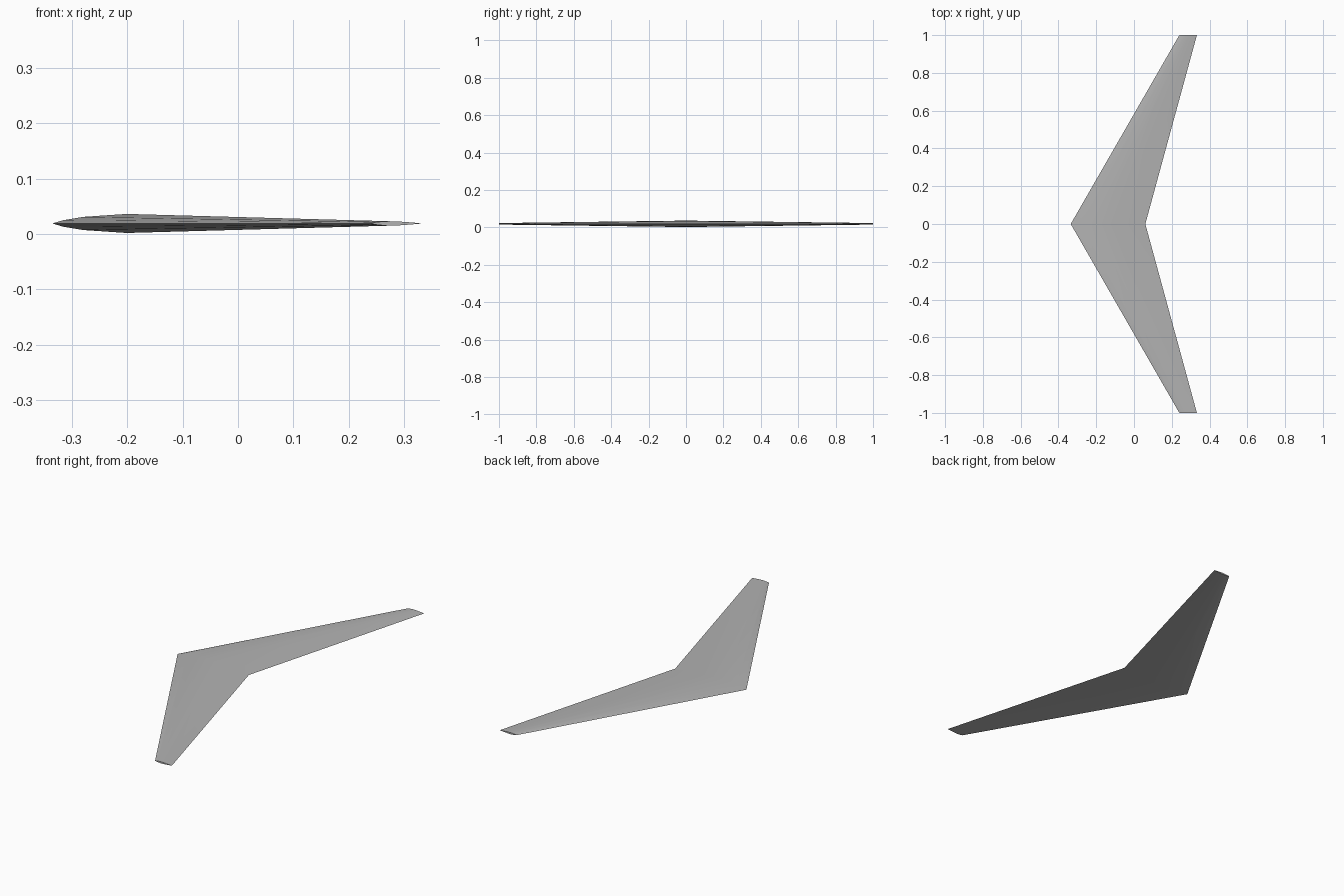
import bpy, bmesh, math

cube = bpy.data.objects.get("Cube")
if cube:
    bpy.data.objects.remove(cube, do_unlink=True)

# Plain grey skin
grey = bpy.data.materials.new("light_grey")
grey.use_nodes = True
colour = (0.45, 0.45, 0.45, 1)
grey.diffuse_color = colour
grey.node_tree.nodes["Principled BSDF"].inputs["Base Color"].default_value = colour

MID_Z = 0.019
# Symmetric aerofoil: chord fraction, half thickness as a fraction of chord
UPPER = [(0.05, 0.015), (0.14, 0.030), (0.34, 0.0435), (0.55, 0.037), (0.78, 0.020)]
PROFILE = [(0, 0)] + UPPER + [(1, 0)] + [(c, -t) for c, t in reversed(UPPER)]
# Stations along the span: y, leading edge x, trailing edge x
STATIONS = [(-1, 0.24, 0.333), (0, -0.335, 0.06), (1, 0.24, 0.333)]

# Swept wing lofted through the stations
bm = bmesh.new()
rings = []
for y, lead, trail in STATIONS:
    chord = trail - lead
    rings.append([bm.verts.new((lead + c * chord, y, MID_Z + t * chord)) for c, t in PROFILE])
n = len(PROFILE)
for a, b in zip(rings, rings[1:]):
    for i in range(n):
        j = (i + 1) % n
        bm.faces.new((a[i], a[j], b[j], b[i]))

# Flat tip caps
bm.faces.new(rings[0])
bm.faces.new(rings[-1])
bmesh.ops.recalc_face_normals(bm, faces=bm.faces)

mesh = bpy.data.meshes.new("swept_wing")
bm.to_mesh(mesh)
bm.free()
mesh.materials.append(grey)
wing = bpy.data.objects.new("swept_wing", mesh)
bpy.context.collection.objects.link(wing)

# Smooth skin with crisp tips
bpy.context.view_layer.objects.active = wing
wing.select_set(True)
bpy.ops.object.shade_smooth_by_angle(angle=math.radians(30))
